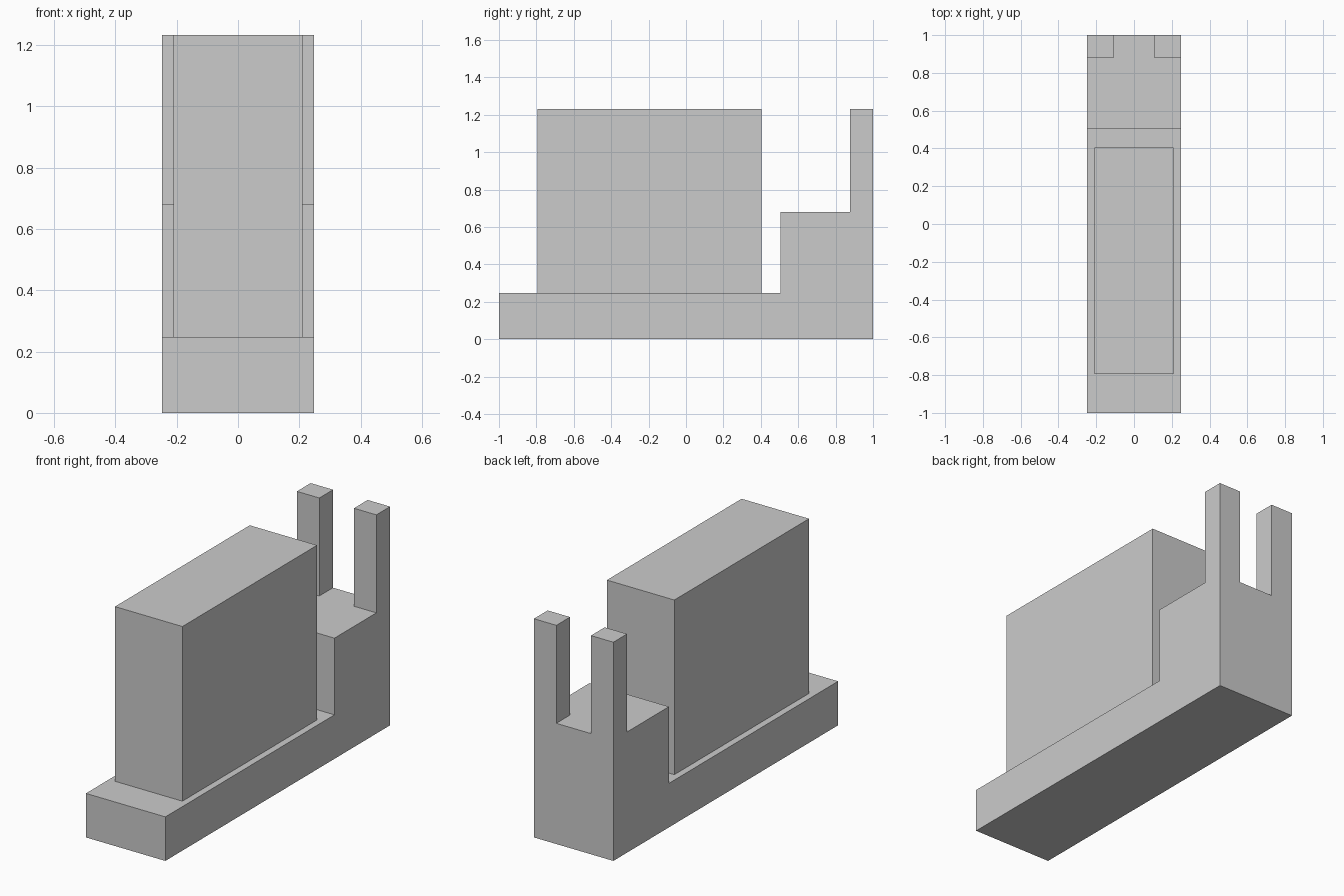
import bpy, bmesh, math

if "Cube" in bpy.data.objects:
    bpy.data.objects.remove(bpy.data.objects["Cube"])

HALF_W = 0.2475   # half width of the stand
BASE_Z = 0.248    # top of the low base
STEP_Z = 0.68     # top of the rear step
TOP_Z = 1.232     # top of block and posts
POST_Y = 0.878    # front of the posts
POST_X = 0.108    # inner side of the posts


def finish(name, bm):
    bmesh.ops.recalc_face_normals(bm, faces=bm.faces[:])
    mesh = bpy.data.meshes.new(name)
    bm.to_mesh(mesh)
    bm.free()
    obj = bpy.data.objects.new(name, mesh)
    bpy.context.collection.objects.link(obj)
    return obj


def prism(profile, half_width):
    """Extrude a (y, z) profile symmetrically along x."""
    bm = bmesh.new()
    face = bm.faces.new([bm.verts.new((-half_width, y, z)) for y, z in profile])
    ext = bmesh.ops.extrude_face_region(bm, geom=[face])["geom"]
    bmesh.ops.translate(bm, vec=(2 * half_width, 0, 0),
                        verts=[v for v in ext if isinstance(v, bmesh.types.BMVert)])
    return bm


# Stepped stand: low base with raised rear step
bm = prism([(-1, 0), (1, 0), (1, STEP_Z), (0.505, STEP_Z),
            (0.505, BASE_Z), (-1, BASE_Z)], HALF_W)

# Two rear posts raised from the back corners of the step
for co, no in [((POST_X, 0, 0), (1, 0, 0)), ((-POST_X, 0, 0), (1, 0, 0)),
               ((0, POST_Y, 0), (0, 1, 0))]:
    bmesh.ops.bisect_plane(bm, geom=bm.verts[:] + bm.edges[:] + bm.faces[:],
                           plane_co=co, plane_no=no)
corners = []
for f in bm.faces:
    c = f.calc_center_median()
    if abs(c.z - STEP_Z) < 1e-4 and c.y > POST_Y and abs(c.x) > POST_X:
        corners.append(f)
ext = bmesh.ops.extrude_face_region(bm, geom=corners)["geom"]
bmesh.ops.delete(bm, geom=[f for f in corners if f.is_valid], context='FACES_ONLY')
bmesh.ops.translate(bm, vec=(0, 0, TOP_Z - STEP_Z),
                    verts=[v for v in ext if isinstance(v, bmesh.types.BMVert)])
bmesh.ops.recalc_face_normals(bm, faces=bm.faces[:])
bmesh.ops.dissolve_limit(bm, angle_limit=math.radians(1),
                         verts=bm.verts[:], edges=bm.edges[:])
finish("stepped_stand", bm)

# Large block standing on the base
finish("main_block", prism([(-0.795, BASE_Z), (0.404, BASE_Z),
                            (0.404, TOP_Z), (-0.795, TOP_Z)], 0.21))
